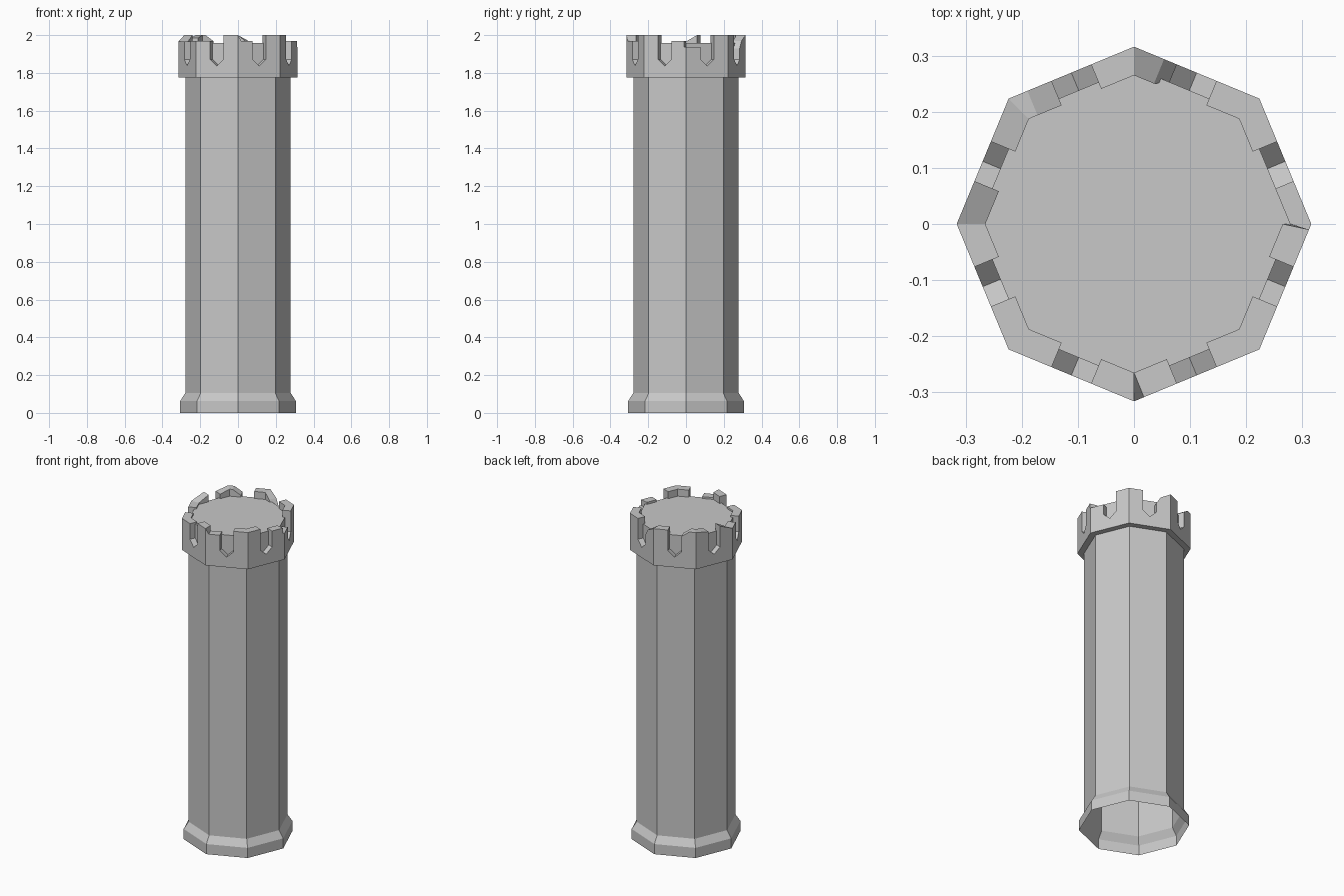
import bpy
import bmesh
import math

cube = bpy.data.objects.get("Cube")
if cube:
    bpy.data.objects.remove(cube, do_unlink=True)

SIDES = 8
HALF = math.pi / SIDES
OUTER, SHAFT, LIP, BASE = 0.316, 0.279, 0.265, 0.307
CROWN_BOTTOM, FLOOR = 1.775, 1.957
GAP = 0.342                      # where a notch starts, as a share of a side
SHOULDER, POINT = 1.872, 1.837   # heights of the pointed notch bottom

stone = bpy.data.materials.new("grey_stone")
stone.use_nodes = True
grey = (0.58, 0.58, 0.58, 1)
stone.diffuse_color = grey
stone.node_tree.nodes["Principled BSDF"].inputs["Base Color"].default_value = grey


def perimeter_point(t, radius, z):
    """Point on an octagon; t counts sides, whole numbers are corners."""
    side = math.floor(t)
    limit = radius * math.sin(HALF)
    along = (t - side - 0.5) * 2 * OUTER * math.sin(HALF)
    along = max(-limit, min(limit, along))
    apothem = radius * math.cos(HALF)
    a = (side + 0.5) * 2 * HALF
    return (apothem * math.cos(a) - along * math.sin(a),
            apothem * math.sin(a) + along * math.cos(a), z)


def finish(bm, name):
    bmesh.ops.remove_doubles(bm, verts=bm.verts, dist=0.0002)
    bmesh.ops.dissolve_degenerate(bm, edges=bm.edges, dist=0.0001)
    mesh = bpy.data.meshes.new(name)
    bm.to_mesh(mesh)
    bm.free()
    mesh.materials.append(stone)
    obj = bpy.data.objects.new(name, mesh)
    bpy.context.collection.objects.link(obj)


def bridge(bm, first, second):
    for i in range(len(first) - 1):
        bm.faces.new((first[i], second[i], second[i + 1], first[i + 1]))


# Shaft with flared foot, open underneath, closed by the roof floor
bm = bmesh.new()
profile = [(BASE, 0), (BASE, 0.062), (SHAFT, 0.105), (SHAFT, FLOOR)]
columns = [[bm.verts.new(perimeter_point(k, r, z)) for r, z in profile]
           for k in range(SIDES)]
for k in range(SIDES):
    bridge(bm, columns[k], columns[(k + 1) % SIDES])
bm.faces.new([c[-1] for c in columns])
finish(bm, "tower_shaft")

# Crown: worn merlons at the corners, as (offset from corner, top height)
whole = [(-GAP, 2), (0, 2), (GAP, 2)]
worn = [(-GAP, 1.968), (0, 1.968), (GAP, 1.968)]
merlons = [
    [(-GAP, 1.97), (-0.045, 1.97), (-0.045, 1.936), (0, 1.936), (GAP, 1.936)],
    whole,
    [(-GAP, 1.93), (-0.24, 1.97), (0, 2), (GAP, 2)],
    [(-GAP, 1.968), (-0.15, 2), (0, 2), (GAP, 1.985)],
    [(-GAP, 2), (0, 1.966), (GAP, 1.966)],
    worn,
    [(-GAP, 2), (0, 2), (0.08, 1.968), (GAP, 1.968)],
    whole,
]
notch = [(GAP, SHOULDER), (0.5, POINT), (1 - GAP, SHOULDER)]


def crown_section(bm, t, top):
    lip = LIP if top > FLOOR else SHAFT
    outline = [(SHAFT, CROWN_BOTTOM), (OUTER, CROWN_BOTTOM), (OUTER, top),
               (lip, top), (lip, min(top, FLOOR))]
    return [bm.verts.new(perimeter_point(t, r, z)) for r, z in outline]


bm = bmesh.new()
sections = [crown_section(bm, k + dt, top)
            for k in range(SIDES) for dt, top in merlons[k] + notch]
for i, section in enumerate(sections):
    bridge(bm, section, sections[(i + 1) % len(sections)])
finish(bm, "battlement_crown")
